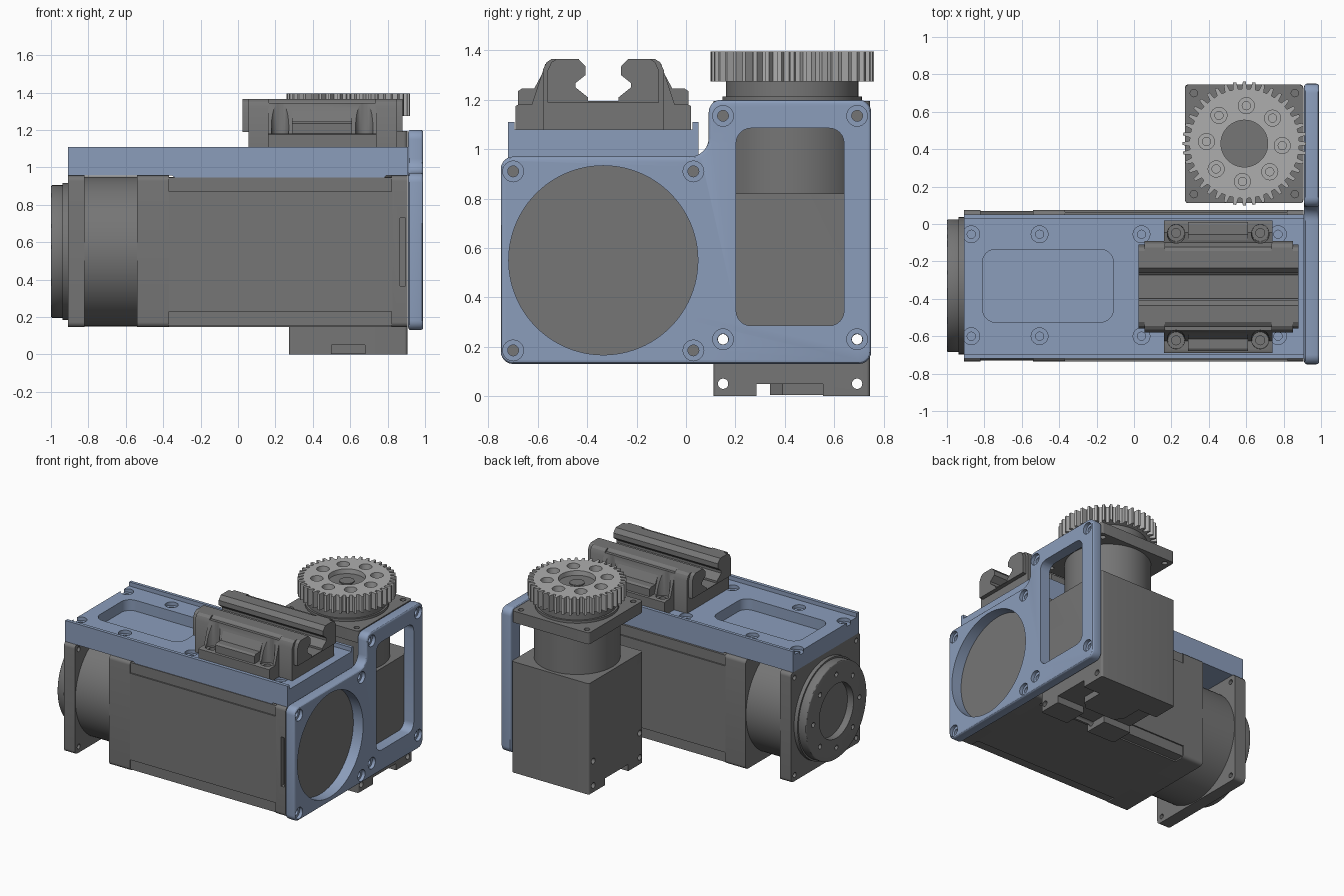
import bpy, bmesh
from math import sin, cos, pi, radians
from mathutils import Vector

if "Cube" in bpy.data.objects:
    bpy.data.objects.remove(bpy.data.objects["Cube"])

def material(name, col):
    m = bpy.data.materials.new(name)
    m.diffuse_color = (*col, 1)
    m.use_nodes = True
    m.node_tree.nodes["Principled BSDF"].inputs["Base Color"].default_value = m.diffuse_color
    return m

BLUE = material("blue_paint", (0.26, 0.34, 0.50))
DARK = material("dark_grey", (0.18, 0.18, 0.18))
LIGHT = material("light_grey", (0.42, 0.42, 0.42))

def prism(name, pts, axis, a, b, mat=DARK, top=None, bevel=0):
    """Extrude a 2D outline along an axis from a to b; top = optional other end outline."""
    place = {'x': lambda u, v, w: (w, u, v), 'y': lambda u, v, w: (u, w, v),
             'z': lambda u, v, w: (u, v, w)}[axis]
    bm = bmesh.new()
    lo = [bm.verts.new(place(*p, a)) for p in pts]
    hi = [bm.verts.new(place(*p, b)) for p in (top or pts)]
    n = len(lo)
    bm.faces.new(lo)
    bm.faces.new(hi)
    for i in range(n):
        j = (i + 1) % n
        bm.faces.new((lo[i], lo[j], hi[j], hi[i]))
    bmesh.ops.recalc_face_normals(bm, faces=bm.faces)
    me = bpy.data.meshes.new(name)
    bm.to_mesh(me)
    bm.free()
    me.materials.append(mat)
    ob = bpy.data.objects.new(name, me)
    bpy.context.collection.objects.link(ob)
    if bevel:
        m = ob.modifiers.new("Bevel", 'BEVEL')
        m.width, m.segments, m.limit_method, m.angle_limit = bevel, 3, 'ANGLE', radians(40)
        apply(ob, m)
    return ob

def apply(ob, mod):
    bpy.context.view_layer.objects.active = ob
    bpy.ops.object.modifier_apply(modifier=mod.name)

def circle(c, r, n=48):
    return [(c[0] + r * cos(2 * pi * i / n), c[1] + r * sin(2 * pi * i / n)) for i in range(n)]

def cyl(name, axis, c, a, b, r, r2=None, n=64, mat=DARK, bevel=0):
    return prism(name, circle(c, r, n), axis, a, b, mat, circle(c, r2 or r, n), bevel)

def rounded(pts, radii, n=6):
    """Round the right-angled corners of an outline."""
    out = []
    for i, p in enumerate(pts):
        p = Vector(p)
        r = radii[i] if isinstance(radii, (list, tuple)) else radii
        u = (Vector(pts[i - 1]) - p).normalized()
        v = (Vector(pts[(i + 1) % len(pts)]) - p).normalized()
        c = p + r * (u + v)
        out += [tuple(c - r * (v * cos(k * pi / 2 / n) + u * sin(k * pi / 2 / n))) for k in range(n + 1)]
    return out

def rect(u0, u1, v0, v1, r=0):
    p = [(u0, v0), (u1, v0), (u1, v1), (u0, v1)]
    return rounded(p, r) if r else p

def box(name, x0, x1, y0, y1, z0, z1, mat=DARK):
    return prism(name, rect(x0, x1, y0, y1), 'z', z0, z1, mat)

def cut(ob, *cutters):
    for c in cutters:
        c.hide_render = True
        m = ob.modifiers.new("Cut", 'BOOLEAN')
        m.operation, m.object, m.solver = 'DIFFERENCE', c, 'EXACT'
        apply(ob, m)
        bpy.data.objects.remove(c)

def bolt_hole(ob, axis, c, face, deep, back, r=0.022, r2=0.042):
    """Through hole plus counterbore entered from the face."""
    s = 0.02 if face > back else -0.02
    cut(ob, cyl("cutter", axis, c, back, face + s, r, n=20),
        cyl("cutter", axis, c, face - deep, face + s, r2, n=24))

CY, CZ = -0.33, 0.55          # big motor axis
GX, GY = 0.59, 0.43           # small motor axis

# Blue end plate with round opening, window and bolt holes
outline = rounded([(-0.75, 0.13), (0.75, 0.13), (0.75, 1.2), (0.092, 1.2), (0.092, 0.97), (-0.75, 0.97)],
                  [0.05, 0.05, 0.05, 0.05, 0.075, 0.05])
plate = prism("end_plate", outline, 'x', 0.91, 0.99, BLUE, bevel=0.014)
cut(plate, cyl("cutter", 'x', (-0.335, CZ), 0.8, 1.1, 0.383, n=96),
    prism("cutter", rect(0.203, 0.64, 0.285, 1.085, 0.06), 'x', 0.8, 1.1))
for c in [(-0.70, 0.91), (0.03, 0.91), (-0.70, 0.185), (0.03, 0.185),
          (0.15, 1.135), (0.693, 1.135), (0.15, 0.23), (0.693, 0.23)]:
    bolt_hole(plate, 'x', c, 0.99, 0.025, 0.85)

# Blue top plate with side lips, pocket and bolt holes
top = prism("top_plate", [(-0.91, 0.955), (-0.35, 0.955), (-0.32, 0.93), (0.77, 0.93), (0.79, 0.955),
                          (0.91, 0.955), (0.91, 1.11), (-0.91, 1.11)], 'y', -0.72, 0.05, BLUE)
cut(top, box("cutter", -1.1, 1.1, -0.695, 0.027, 1.08, 1.3),
    prism("cutter", rect(-0.81, -0.11, -0.525, -0.135, 0.07), 'z', 1.0, 1.3))
for x in (-0.87, -0.505, 0.04, 0.77):
    for y in (-0.055, -0.60):
        bolt_hole(top, 'z', (x, y), 1.08, 0.025, 0.99, 0.022, 0.045)

# Big motor: square flange, neck, stepped body and end cap
H = 0.405
square = rect(CY - H, CY + H, CZ - H, CZ + H, 0.028)
flange = prism("motor_flange", square, 'x', -0.91, -0.82)
for sy in (-1, 1):
    for sz in (-1, 1):
        cut(flange, cyl("cutter", 'x', (CY + sy * 0.36, CZ + sz * 0.36), -1, -0.7, 0.018, n=16))
cyl("motor_neck", 'x', (CY, CZ), -0.83, -0.53, 0.4, n=96)
prism("motor_front_block", square, 'x', -0.54, -0.37)
h, k = H - 0.01, 0.32
prism("motor_body", [(CY + a, CZ + b) for a, b in
      [(-h, -h), (-k, -h), (-k, -H), (k, -H), (k, -h), (h, -h), (h, -k), (H, -k), (H, k), (h, k),
       (h, h), (k, h), (k, h + .002), (-k, h + .002), (-k, h), (-h, h), (-h, k), (-H, k), (-H, -k), (-h, -k)]],
      'x', -0.375, 0.825)
cap = prism("motor_end_cap", square, 'x', 0.82, 0.905)
for y in (CY - H, CY + H):
    cut(cap, box("cutter", 0.865, 0.895, y - 0.04, y + 0.04, 0.365, 0.73))

# Output disc with bore and bolt circle
cyl("output_rim", 'x', (CY, CZ), -0.938, -0.90, 0.367, n=96)
disc = cyl("output_disc", 'x', (CY, CZ), -1.0, -0.93, 0.355, n=96, bevel=0.008)
cut(disc, cyl("cutter", 'x', (CY, CZ), -1.1, -0.95, 0.2))
for c in circle((CY, CZ), 0.27, 8):
    cut(disc, cyl("cutter", 'x', c, -1.1, -0.96, 0.018, n=16))

# Small upright motor
body = prism("small_motor_body", rect(0.273, 0.905, 0.112, 0.745, 0.015), 'z', 0, 0.82)
for y in (0.15, 0.693):
    for z in (0.05, 0.23):
        cut(body, cyl("cutter", 'x', (y, z), 0.1, 1.1, 0.021, n=20))
cut(body, box("cutter", 0.1, 1.1, 0.285, 0.555, -0.1, 0.05),
    box("cutter", 0.5, 0.68, 0.0, 0.4, -0.1, 0.05))
c = 0.05
prism("connector_pad", [(0.42 + c, 0.34), (0.76 - c, 0.34), (0.76, 0.34 + c), (0.76, 0.555), (0.42, 0.555),
                        (0.42, 0.34 + c)], 'z', 0.005, 0.06)
cyl("small_motor_neck", 'z', (GX, GY), 0.81, 1.13, 0.29, n=80)
sflange = prism("small_motor_flange", rect(0.273, 0.905, 0.112, 0.745, 0.02), 'z', 1.11, 1.195)
for sx in (-1, 1):
    for sy in (-1, 1):
        cut(sflange, cyl("cutter", 'z', (GX + sx * 0.27, GY + sy * 0.27), 1, 1.3, 0.02, n=16))
cyl("gear_hub", 'z', (GX, GY), 1.19, 1.213, 0.282, n=80)
cyl("gear_spacer", 'z', (GX, GY), 1.20, 1.28, 0.268, n=80)

# Spur gear
N = 40
teeth = []
for i in range(N):
    for f, r in ((-0.3, 0.293), (-0.15, 0.331), (0.15, 0.331), (0.3, 0.293)):
        t = 2 * pi * (i + f) / N
        teeth.append((GX + r * cos(t), GY + r * sin(t)))
gear = prism("spur_gear", teeth, 'z', 1.275, 1.395, LIGHT)
cut(gear, cyl("cutter", 'z', (GX, GY), 1.2, 1.5, 0.125))
for i in range(8):
    t = radians(87 + 45 * i)
    bolt_hole(gear, 'z', (GX + 0.203 * cos(t), GY + 0.203 * sin(t)), 1.395, 0.04, 1.3, 0.022, 0.043)
cyl("gear_core", 'z', (GX, GY), 1.27, 1.36, 0.125)
cyl("gear_shaft", 'z', (GX, GY), 1.27, 1.368, 0.05, n=32)

# Linear guide carriage: U-shaped core with end blocks
RY = -0.335
def channel(w):
    half = [(w, 1.08), (w, 1.32), (w - 0.015, 1.352), (w - 0.035, 1.365), (0.1, 1.365), (0.072, 1.335), (0.072, 1.3),
            (0.112, 1.268), (0.112, 1.25), (0.062, 1.21), (0.062, 1.195)]
    return [(RY + y, z) for y, z in half] + [(RY - y, z) for y, z in reversed(half)]

core = prism("carriage_core", channel(0.225), 'x', 0.025, 0.88)
cut(core, box("cutter", 0.0, 0.055, -1, 1, 1.0, 1.19), box("cutter", 0.85, 1.0, -1, 1, 1.0, 1.19))
for n, a, b, bore in (("left", 0.055, 0.165, 0.0), ("right", 0.735, 0.85, 0.9)):
    end = prism("carriage_end_" + n, channel(0.245), 'x', a, b)
    cut(end, cyl("cutter", 'x', (RY, 1.14), bore - 0.075, bore + 0.075, 0.03, n=24))

# Carriage bolt pads with sloped flanks and bolt seats on both sides
for n, s in (("front", -1), ("back", 1)):
    pad = prism("carriage_pad_" + n, [(RY + s * y, z) for y, z in
                [(0.2, 1.08), (0.355, 1.08), (0.355, 1.175), (0.345, 1.18), (0.29, 1.18), (0.235, 1.345), (0.2, 1.345)]],
                'x', 0.16, 0.74)
    for x in (0.225, 0.675):
        p = (x, RY + s * 0.287)
        cut(pad, cyl("cutter", 'z', p, 1.165, 1.45, 0.045, 0.06, n=28),
            cyl("cutter", 'z', p, 1.1, 1.2, 0.024, n=20))
    prism("carriage_lip_" + n, [(RY + s * y, z) for y, z in
          [(0.2, 1.17), (0.345, 1.17), (0.345, 1.235), (0.33, 1.245), (0.28, 1.245), (0.245, 1.31), (0.2, 1.31)]],
          'x', 0.29, 0.61)

# Smooth shading with sharp edges kept
bpy.ops.object.select_all(action='SELECT')
bpy.ops.object.shade_smooth_by_angle(angle=radians(30))
